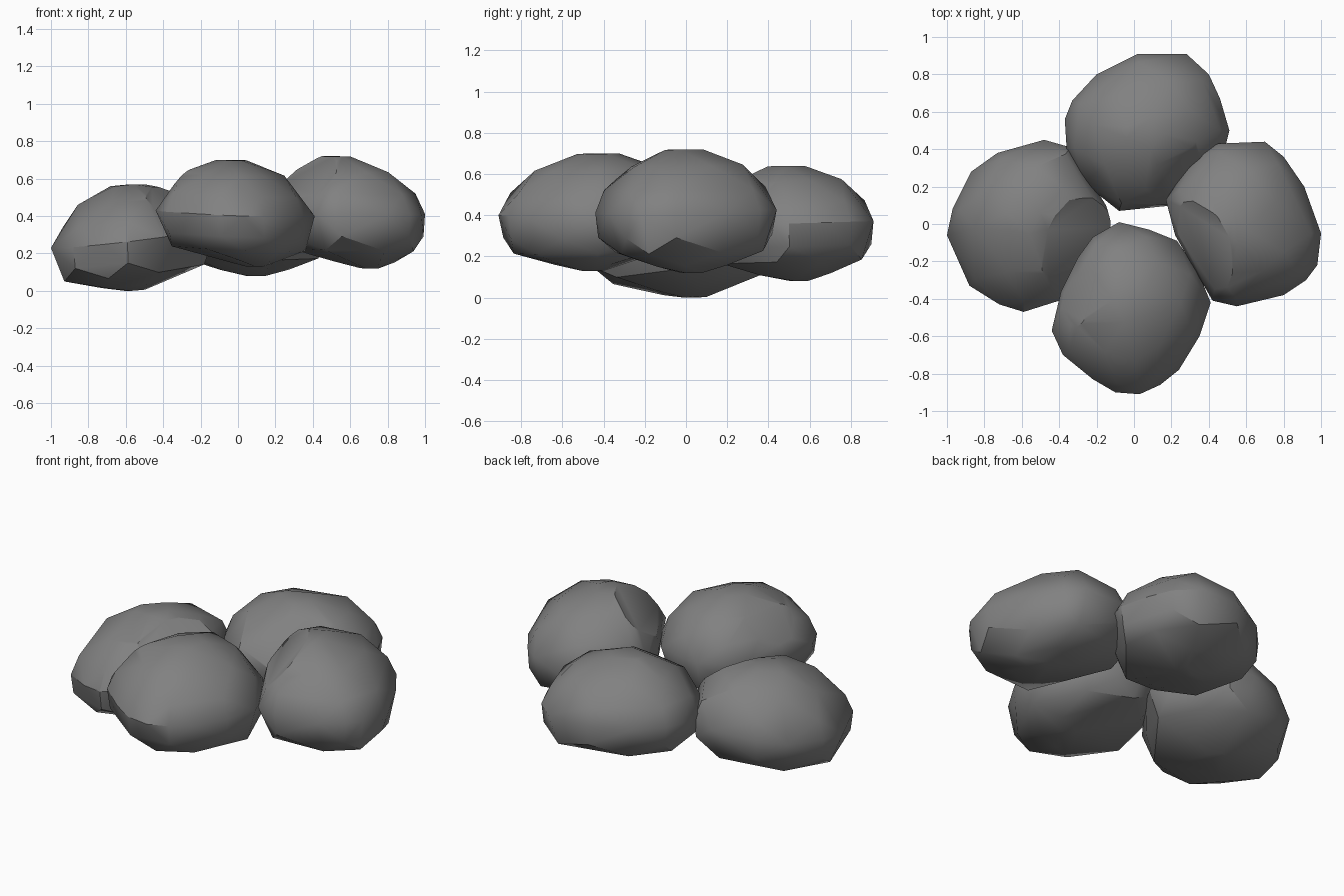
import bpy
import bmesh
from math import radians
from mathutils import Vector

cube = bpy.data.objects.get("Cube")
if cube:
    bpy.data.objects.remove(cube, do_unlink=True)

# One stone colour
stone = bpy.data.materials.new("grey_stone")
stone.use_nodes = True
stone.diffuse_color = (0.22, 0.22, 0.22, 1)
shader = stone.node_tree.nodes["Principled BSDF"]
shader.inputs["Base Color"].default_value = stone.diffuse_color
shader.inputs["Roughness"].default_value = 0.9

# Height fraction, scale of the plan outline, and outline step for every layer
LAYERS = [(0, .12, 4), (.06, .42, 3), (.17, .84, 2), (.3, .97, 2), (.5, 1, 1),
          (.68, .9, 2), (.87, .64, 2), (1, .22, 3)]


def rebuild_hull(bm):
    """Replace the mesh with the convex hull of its vertices."""
    points = [v.co.copy() for v in bm.verts]
    bm.clear()
    for p in points:
        bm.verts.new(p)
    hull = bmesh.ops.convex_hull(bm, input=bm.verts[:])
    spare = {g for g in hull["geom_interior"] + hull["geom_unused"]
             if isinstance(g, bmesh.types.BMVert)}
    bmesh.ops.delete(bm, geom=list(spare), context='VERTS')


def boulder(name, outline, bottom, top, base, crown, lean, chisel):
    """Stack scaled plan outlines into a hull, then chisel a flat face off it."""
    bm = bmesh.new()
    middle = sum((Vector(p) for p in outline), Vector((0, 0))) / len(outline)
    for index, (t, scale, step) in enumerate(LAYERS):
        target = Vector(base if t < .5 else crown)
        centre = middle.lerp(target, 1 - scale)
        for p in outline[index % step::step]:
            offset = (Vector(p) - middle) * scale
            x, y = centre + offset
            z = bottom + (top - bottom) * t + offset.dot(Vector(lean))
            bm.verts.new((x, y, min(max(z, bottom), top)))
    rebuild_hull(bm)
    point, normal = chisel
    bmesh.ops.bisect_plane(bm, geom=bm.verts[:] + bm.edges[:] + bm.faces[:],
                           plane_co=point, plane_no=normal, clear_outer=True)
    rebuild_hull(bm)
    # Merge almost flat neighbours into broad facets
    bmesh.ops.remove_doubles(bm, verts=bm.verts[:], dist=.015)
    bmesh.ops.dissolve_limit(bm, angle_limit=radians(6),
                             verts=bm.verts[:], edges=bm.edges[:])
    bmesh.ops.recalc_face_normals(bm, faces=bm.faces[:])
    mesh = bpy.data.meshes.new(name)
    bm.to_mesh(mesh)
    bm.free()
    mesh.materials.append(stone)
    rock = bpy.data.objects.new(name, mesh)
    bpy.context.collection.objects.link(rock)
    bpy.ops.object.select_all(action='DESELECT')
    rock.select_set(True)
    bpy.context.view_layer.objects.active = rock
    bpy.ops.object.shade_smooth_by_angle(angle=radians(30))


boulder("left_boulder",
        [(.17, .13), (.21, .2), (.33, .37), (.45, .43), (.7, .44), (.8, .36),
         (.91, .2), (1, -.05), (.98, -.22), (.92, -.3), (.8, -.38),
         (.55, -.44), (.42, -.41), (.22, -.06)],
        bottom=.12, top=.72, base=(.72, .03), crown=(.49, -.02), lean=(-.02, .02),
        chisel=((.4, 0, .66), (-.6, -.35, .7)))

boulder("front_boulder",
        [(-.44, -.57), (-.39, -.36), (-.3, -.18), (-.22, -.07), (-.08, .01),
         (.08, -.03), (.23, -.09), (.34, -.25), (.41, -.42), (.35, -.6),
         (.24, -.78), (.14, -.86), (.03, -.91), (-.1, -.9), (-.22, -.83),
         (-.38, -.7)],
        bottom=.13, top=.7, base=(.1, -.45), crown=(-.04, -.42), lean=(-.04, .03),
        chisel=((-.21, -.4, .67), (-.7, .2, .65)))

boulder("right_boulder",
        [(-1, -.06), (-.97, .08), (-.87, .28), (-.73, .38), (-.48, .45),
         (-.34, .41), (-.25, .27), (-.15, .1), (-.11, -.02), (-.3, -.27),
         (-.4, -.41), (-.59, -.47), (-.72, -.43), (-.88, -.33)],
        bottom=0, top=.57, base=(-.55, .05), crown=(-.6, .05), lean=(.12, .04),
        chisel=((-.4, 0, .52), (.6, -.3, .75)))

boulder("back_boulder",
        [(-.37, .56), (-.33, .66), (-.2, .8), (.02, .91), (.28, .91), (.4, .8),
         (.46, .67), (.51, .5), (.49, .42), (.35, .24), (.22, .1),
         (-.08, .07), (-.27, .22), (-.36, .4)],
        bottom=.08, top=.64, base=(.1, .55), crown=(.05, .48), lean=(0, .03),
        chisel=((.14, .31, .58), (.5, -.7, .75)))
